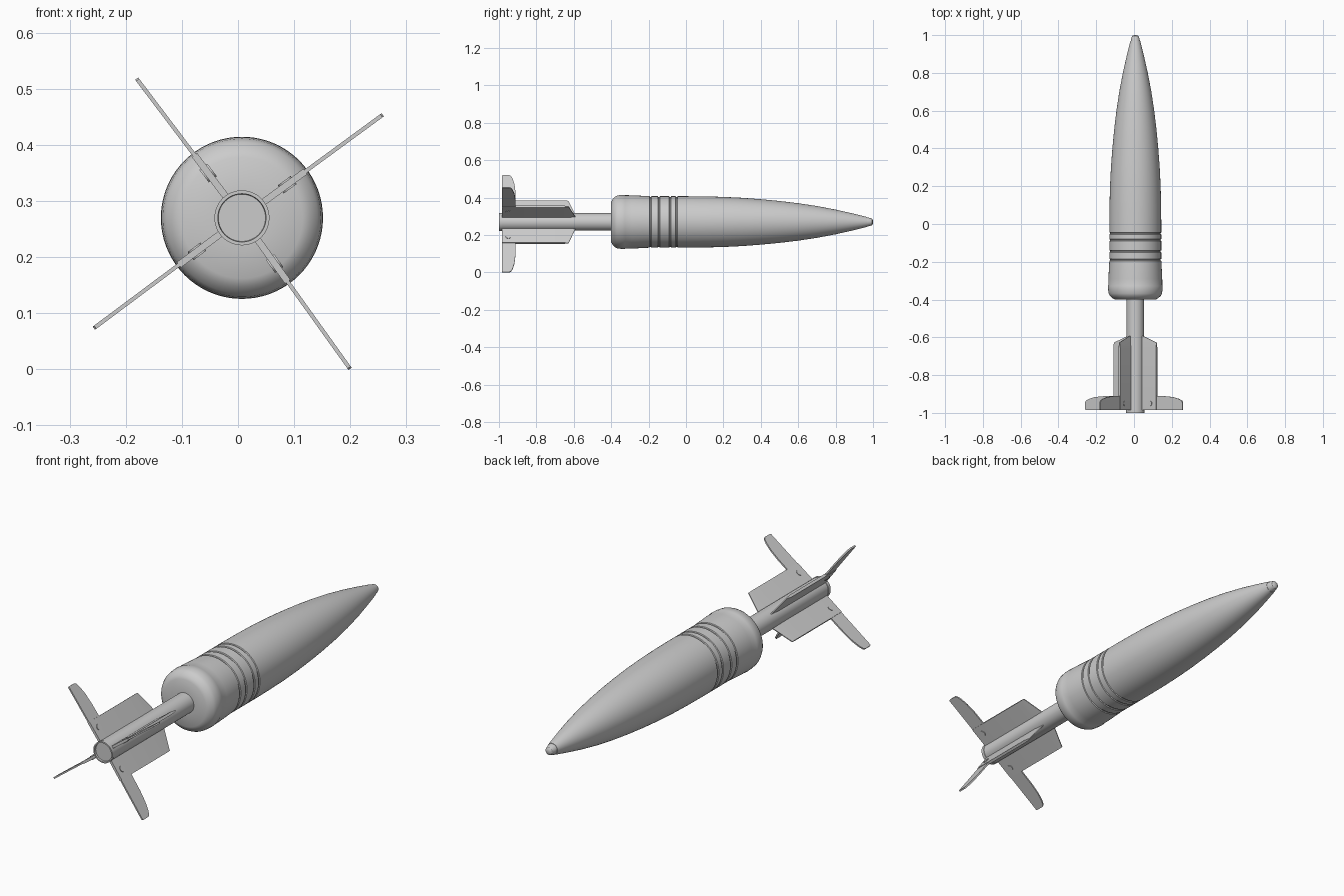
import bpy, bmesh, math
from mathutils import Matrix, Vector

if "Cube" in bpy.data.objects:
    bpy.data.objects.remove(bpy.data.objects["Cube"])

CX, CZ = 0.007, 0.27          # body axis
SEG = 72


def finish(name, bm, mat=None, angle=30):
    bmesh.ops.recalc_face_normals(bm, faces=bm.faces)
    me = bpy.data.meshes.new(name)
    bm.to_mesh(me)
    bm.free()
    ob = bpy.data.objects.new(name, me)
    bpy.context.collection.objects.link(ob)
    ob.matrix_world = mat or Matrix.Translation((CX, 0, CZ))
    bpy.ops.object.select_all(action='DESELECT')
    ob.select_set(True)
    bpy.context.view_layer.objects.active = ob
    bpy.ops.object.shade_smooth_by_angle(angle=math.radians(angle))
    return ob


def loft(bm, rings):
    """Bridge closed rings of equal size and cap both ends."""
    vs = [[bm.verts.new(p) for p in ring] for ring in rings]
    n = len(vs[0])
    for a, b in zip(vs, vs[1:]):
        for i in range(n):
            j = (i + 1) % n
            bm.faces.new((a[i], a[j], b[j], b[i]))
    bm.faces.new(vs[0])
    bm.faces.new(vs[-1])


def lathe(name, profile):
    """Revolve (y, radius) points about the long axis."""
    bm = bmesh.new()
    ang = [2 * math.pi * i / SEG for i in range(SEG)]
    loft(bm, [[(r * math.cos(a), y, r * math.sin(a)) for a in ang] for y, r in profile])
    return finish(name, bm)


def groove(y, r, w=0.005, d=0.004):
    return [(y - w, r), (y - w * 0.6, r - d), (y + w * 0.6, r - d), (y + w, r)]


# Shell body with driving-band grooves, then the pointed ogive
body = [(-0.40, 0.04), (-0.40, 0.108), (-0.392, 0.122), (-0.38, 0.135), (-0.368, 0.141),
        (-0.35, 0.1435), (-0.33, 0.1445), (-0.326, 0.143), (-0.29, 0.1425), (-0.22, 0.139)]
for y in (-0.19, -0.145, -0.085, -0.05):
    body += groove(y, 0.1375)
body += [(0.0, 0.1375), (0.1, 0.1365), (0.2, 0.134), (0.3, 0.129), (0.4, 0.1215), (0.5, 0.112),
         (0.6, 0.100), (0.7, 0.085), (0.8, 0.066), (0.88, 0.048), (0.95, 0.031), (0.968, 0.026)]
lathe("shell_body", body)

# Rounded fuze tip
lathe("nose_tip", [(0.96, 0.02), (0.968, 0.0245), (0.985, 0.021), (0.994, 0.0175),
                   (0.998, 0.012), (1.0, 0.004)])

# Tail tube with a small lip and a recessed end
lathe("tail_tube", [(-0.992, 0.004), (-0.992, 0.042), (-1.0, 0.043), (-1.0, 0.049),
                    (-0.985, 0.049), (-0.984, 0.047), (-0.39, 0.047)])

# Fins: local x = outward, y = along the axis, z = thickness
for k, (deg, tip) in enumerate([(36.2, 0.311), (127.1, 0.311), (216.7, 0.329), (305.6, 0.331)], 1):
    mat = Matrix.Translation((CX, 0, CZ)) @ Matrix.Rotation(-math.radians(deg), 4, 'Y')

    # fin plate with a thinned, swept leading edge
    bm = bmesh.new()
    loft(bm, [[(0.03, yi, -t), (0.14, yo, -t), (0.14, yo, t), (0.03, yi, t)]
              for yi, yo, t in [(-0.985, -0.985, 0.006), (-0.655, -0.655, 0.006),
                                (-0.585, -0.628, 0.002)]])
    finish(f"fin_plate_{k}", bm, mat)

    # long thin blade at the tail with a curved leading edge
    edge = [(0.06, -0.985), (tip - 0.003, -0.985), (tip, -0.98), (tip, -0.945), (tip - 0.006, -0.935),
            (tip - 0.025, -0.926), (tip - 0.06, -0.917), (tip - 0.11, -0.912), (0.06, -0.91)]
    bm = bmesh.new()
    loft(bm, [[(x, y, t) for x, y in edge] for t in (-0.0035, 0.0035)])
    finish(f"fin_blade_{k}", bm, mat)

    # rivet through the plate
    bm = bmesh.new()
    bmesh.ops.create_cone(bm, cap_ends=True, segments=24, radius1=0.014, radius2=0.014, depth=0.018,
                          matrix=Matrix.Translation((0.1, -0.95, 0)))
    finish(f"fin_rivet_{k}", bm, mat)
